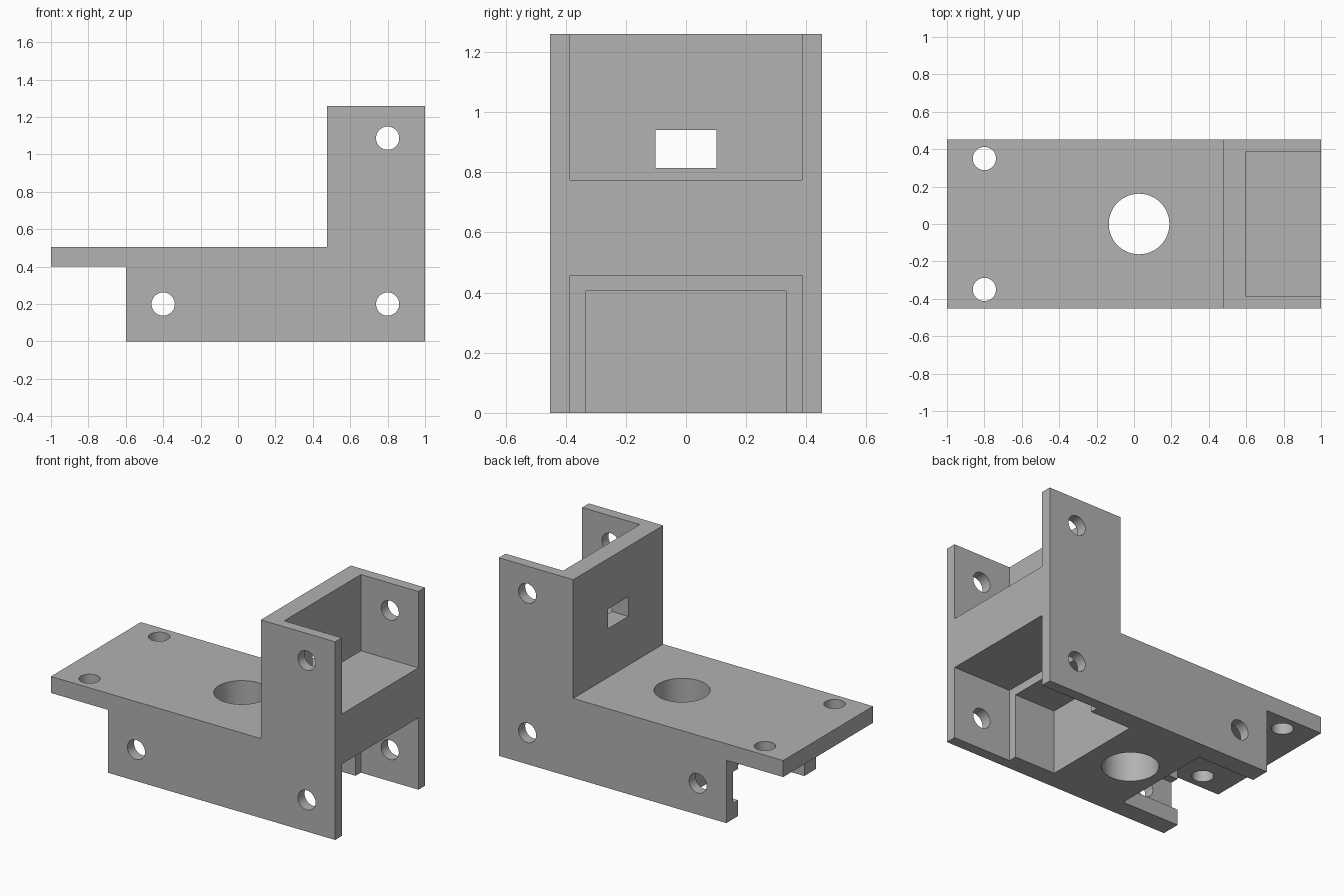
import bpy, bmesh
from mathutils import Matrix, Vector

cube = bpy.data.objects.get("Cube")
if cube:
    bpy.data.objects.remove(cube, do_unlink=True)

GREY = (0.445, 0.445, 0.445, 1)
mat = bpy.data.materials.new("plain grey")
mat.use_nodes = True
mat.diffuse_color = GREY
mat.node_tree.nodes["Principled BSDF"].inputs["Base Color"].default_value = GREY

HALF = 0.452   # half width of the bracket
OVER = 0.1     # how far cutters overshoot open sides


def add_object(name, bm):
    bmesh.ops.recalc_face_normals(bm, faces=bm.faces)
    mesh = bpy.data.meshes.new(name)
    bm.to_mesh(mesh)
    bm.free()
    mesh.materials.append(mat)
    obj = bpy.data.objects.new(name, mesh)
    bpy.context.collection.objects.link(obj)
    return obj


def cut(cutter):
    mod = bracket.modifiers.new(cutter.name, 'BOOLEAN')
    mod.operation = 'DIFFERENCE'
    mod.solver = 'EXACT'
    mod.object = cutter
    bpy.context.view_layer.objects.active = bracket
    bpy.ops.object.modifier_apply(modifier=mod.name)
    bpy.data.objects.remove(cutter, do_unlink=True)


def cut_box(name, x, y, z):
    bm = bmesh.new()
    bmesh.ops.create_cube(bm, size=1)
    for v in bm.verts:
        v.co = Vector([sum(r) / 2 + c * (r[1] - r[0]) for r, c in zip((x, y, z), v.co)])
    cut(add_object(name, bm))


def cut_hole(name, centre, radius, depth, axis='Z', sides=48):
    bm = bmesh.new()
    turn = Matrix.Rotation(1.5707963, 4, 'X') if axis == 'Y' else Matrix()
    bmesh.ops.create_cone(bm, cap_ends=True, segments=sides, radius1=radius,
                          radius2=radius, depth=depth,
                          matrix=Matrix.Translation(centre) @ turn)
    cut(add_object(name, bm))


# Stepped side profile extruded across the width
profile = [(-0.6, 0), (1, 0), (1, 1.26), (0.477, 1.26),
           (0.477, 0.505), (-1, 0.505), (-1, 0.4), (-0.6, 0.4)]
bm = bmesh.new()
side = bm.faces.new([bm.verts.new((x, -HALF, z)) for x, z in profile])
swept = bmesh.ops.extrude_face_region(bm, geom=[side])
bmesh.ops.translate(bm, vec=(0, 2 * HALF, 0),
                    verts=[v for v in swept["geom"] if isinstance(v, bmesh.types.BMVert)])
bracket = add_object("bracket", bm)

# Pockets in the tower and under the deck
wide, narrow = (-0.385, 0.385), (-0.332, 0.332)
cut_box("upper_pocket", (0.595, 1 + OVER), wide, (0.775, 1.26 + OVER))
cut_box("lower_pocket", (0.595, 1 + OVER), wide, (-OVER, 0.457))
cut_box("inner_pocket", (0.31, 0.7), narrow, (-OVER, 0.405))
cut_box("end_pocket", (-0.6 - OVER, -0.2), narrow, (-OVER, 0.4))

# Nut slots in the inner faces of the end walls
cut_box("nut_slots", (-0.6 - OVER, -0.3), wide, (0.1, 0.3))

# Window through the tower wall
cut_box("window", (0.4, 0.7), (-0.102, 0.102), (0.815, 0.94))

# Round holes
cut_hole("centre_hole", (0.027, 0, 0.25), 0.162, 1, sides=64)
for y in (-0.35, 0.35):
    cut_hole("deck_hole", (-0.8, y, 0.45), 0.062, 0.4)
for x, z in ((-0.4, 0.2), (0.8, 0.2), (0.8, 1.087)):
    cut_hole("side_hole", (x, 0, z), 0.062, 2, 'Y')

# Smooth the hole walls, keep all edges sharp
bpy.ops.object.select_all(action='DESELECT')
bracket.select_set(True)
bpy.context.view_layer.objects.active = bracket
bpy.ops.object.shade_smooth_by_angle(angle=0.5)
